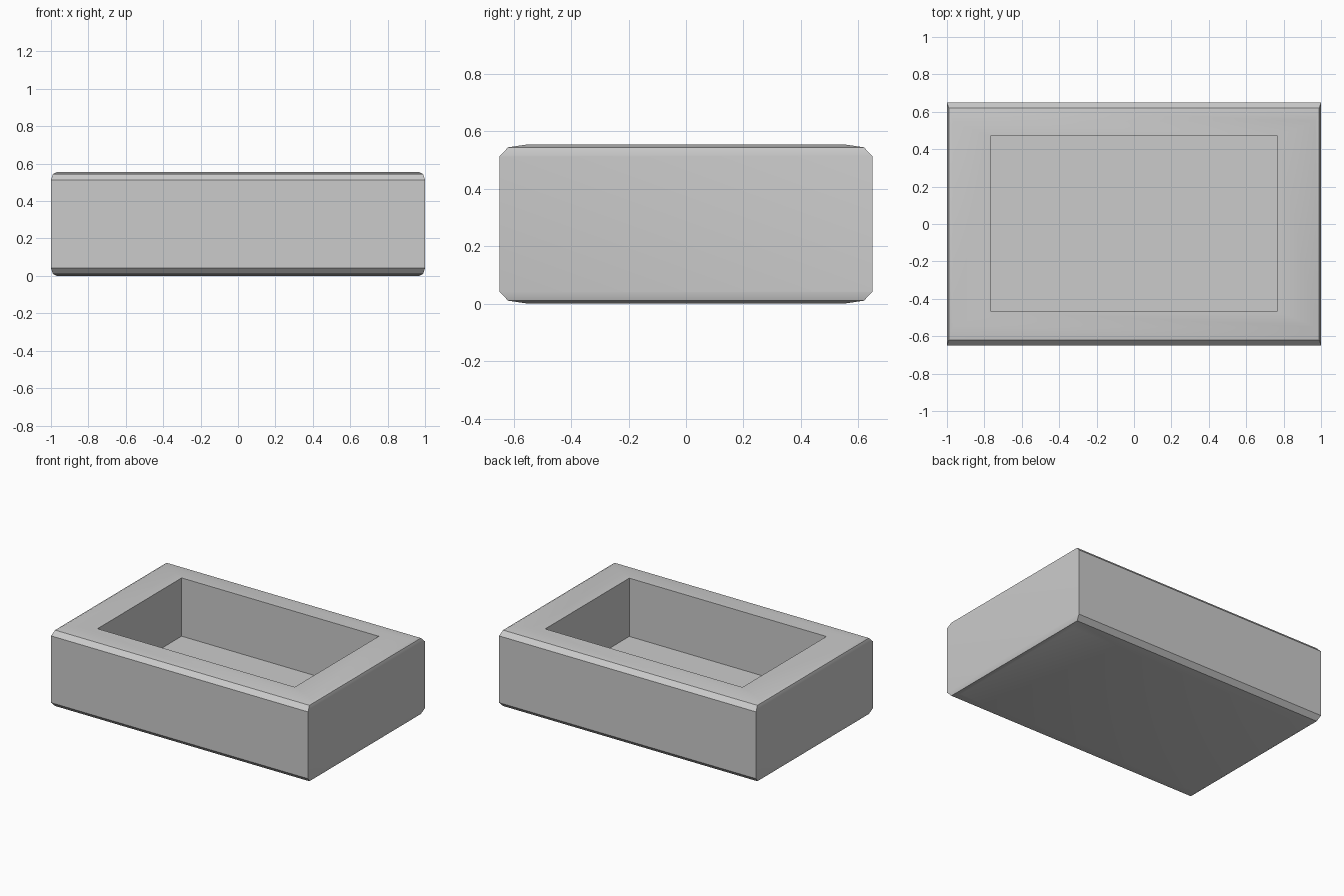
import bpy
import bmesh
from mathutils import Vector

cube = bpy.data.objects.get("Cube")
if cube:
    bpy.data.objects.remove(cube)

HEIGHT = 0.555
MID = HEIGHT / 2

grey = bpy.data.materials.new("plain grey")
grey.use_nodes = True
colour = (0.6, 0.6, 0.6, 1)
grey.diffuse_color = colour
grey.node_tree.nodes["Principled BSDF"].inputs["Base Color"].default_value = colour


def add_object(name, bm):
    bmesh.ops.recalc_face_normals(bm, faces=bm.faces)
    mesh = bpy.data.meshes.new(name)
    bm.to_mesh(mesh)
    bm.free()
    mesh.materials.append(grey)
    obj = bpy.data.objects.new(name, mesh)
    bpy.context.collection.objects.link(obj)
    return obj


# Long block: a chamfered, slightly domed section drawn along x
quarter = [(0.65, 0.235), (0.62, 0.267), (0.55, MID)]
right_half = [(y, -z) for y, z in reversed(quarter)] + quarter
section = right_half + [(-y, -z) for y, z in right_half]
bm = bmesh.new()
face = bm.faces.new([bm.verts.new((-1, y, z + MID)) for y, z in section])
swept = bmesh.ops.extrude_face_region(bm, geom=[face])["geom"]
bmesh.ops.translate(bm, vec=(2, 0, 0),
                    verts=[v for v in swept if isinstance(v, bmesh.types.BMVert)])
bmesh.ops.recalc_face_normals(bm, faces=bm.faces)

# Soft edges on both ends: two shallow slices, mirrored in x and z
slices = [((1, 0.237), (0.99, 0.267)), ((0.99, 0.267), (0.97, MID))]
for sx in (1, -1):
    for sz in (1, -1):
        for (x0, z0), (x1, z1) in slices:
            point = Vector((sx * x0, 0, MID + sz * z0))
            normal = Vector((sx * (z1 - z0), 0, sz * (x0 - x1)))
            cut = bmesh.ops.bisect_plane(
                bm, geom=bm.verts[:] + bm.edges[:] + bm.faces[:],
                plane_co=point, plane_no=normal, clear_outer=True)
            rim = [e for e in bm.edges if e.is_boundary]
            bmesh.ops.holes_fill(bm, edges=rim, sides=0)
bmesh.ops.remove_doubles(bm, verts=bm.verts, dist=0.0005)
tray = add_object("tray_body", bm)

# Rectangular recess open at the top
FLOOR = 0.145
bm = bmesh.new()
bmesh.ops.create_cube(bm, size=1)
bmesh.ops.scale(bm, vec=(1.535, 0.935, 1), verts=bm.verts)
bmesh.ops.translate(bm, vec=(0, 0.002, FLOOR + 0.5), verts=bm.verts)
cutter = add_object("recess_cutter", bm)

hollow = tray.modifiers.new("recess", 'BOOLEAN')
hollow.operation = 'DIFFERENCE'
hollow.solver = 'EXACT'
hollow.object = cutter
for obj in bpy.context.selected_objects:
    obj.select_set(False)
bpy.context.view_layer.objects.active = tray
tray.select_set(True)
bpy.ops.object.modifier_apply(modifier=hollow.name)
bpy.data.objects.remove(cutter)
bpy.ops.object.shade_smooth_by_angle(angle=0.52)
